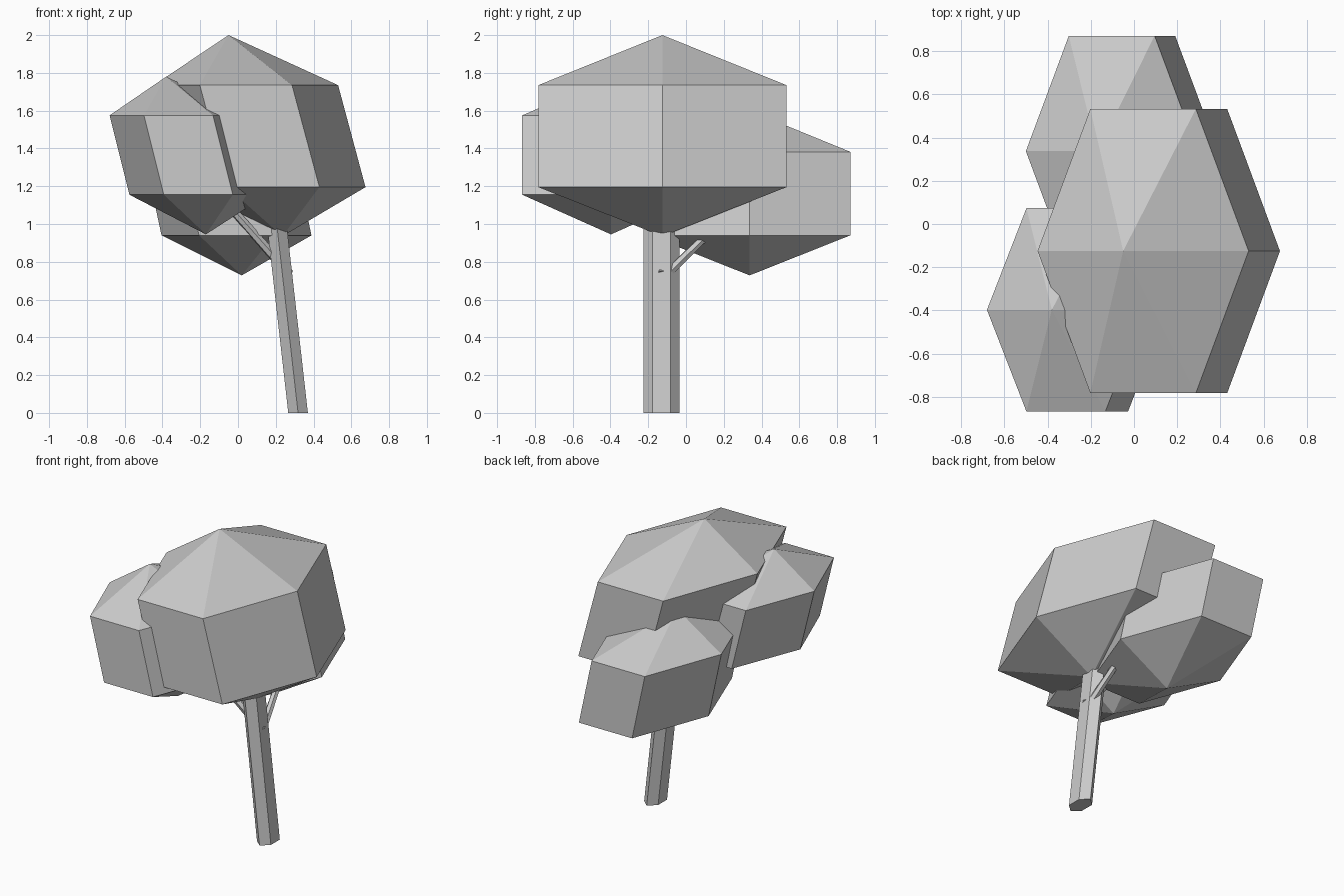
import bpy, bmesh
from math import cos, sin, pi
from mathutils import Vector

if "Cube" in bpy.data.objects:
    bpy.data.objects.remove(bpy.data.objects["Cube"])


def loft(name, rings, tip_low=None, tip_high=None):
    """Six-sided stack of rings, closed with points or flat caps."""
    bm = bmesh.new()
    loops = [[bm.verts.new(p) for p in ring] for ring in rings]
    n = len(loops[0])
    for a, b in zip(loops, loops[1:]):
        for i in range(n):
            j = (i + 1) % n
            bm.faces.new((a[i], a[j], b[j], b[i]))
    for loop, tip in ((loops[0], tip_low), (loops[-1], tip_high)):
        if tip is None:
            bm.faces.new(loop)
        else:
            v = bm.verts.new(tip)
            for i in range(n):
                bm.faces.new((loop[i], loop[(i + 1) % n], v))
    bmesh.ops.recalc_face_normals(bm, faces=bm.faces)
    mesh = bpy.data.meshes.new(name)
    bm.to_mesh(mesh)
    bm.free()
    obj = bpy.data.objects.new(name, mesh)
    bpy.context.collection.objects.link(obj)
    return obj


def hexagon(x, y, z, rx, ry, turn=0.0):
    # rx: distance to the corner, ry: half depth of the flat sides
    ry = ry / sin(pi / 3) if turn == 0 else ry
    return [(x + rx * cos(turn + i * pi / 3), y + ry * sin(turn + i * pi / 3), z)
            for i in range(6)]


def canopy(name, y, rx, ry, bottom, low, high, top):
    # bottom, low, high and top are (x, z) centres of the leaning clump
    loft(name,
         [hexagon(x, y, z, rx, ry) for x, z in (low, high)],
         (bottom[0], y, bottom[1]), (top[0], y, top[1]))


def branch(name, start, end, r0, r1):
    a, b = Vector(start), Vector(end)
    q = (b - a).to_track_quat('Z', 'Y')
    loft(name, [[c + q @ Vector((r * cos(i * pi / 3), r * sin(i * pi / 3), 0))
                 for i in range(6)] for c, r in ((a, r0), (b, r1))])


# Leaf clumps
canopy("main_canopy", -0.125, 0.488, 0.657,
       (0.235, 0.935), (0.187, 1.195), (0.042, 1.735), (-0.05, 2.0))
canopy("front_canopy", -0.397, 0.365, 0.47,
       (-0.17, 0.945), (-0.21, 1.155), (-0.315, 1.575), (-0.38, 1.78))
canopy("back_canopy", 0.337, 0.397, 0.533,
       (0.02, 0.728), (-0.008, 0.94), (-0.103, 1.382), (-0.17, 1.60))

# Leaning trunk
loft("trunk", [hexagon(x, -0.13, z, 0.06, 0.095, pi / 6)
               for x, z in ((0.318, 0), (0.205, 1.0))])

# Branches
branch("front_branch", (0.272, -0.13, 0.735), (-0.06, -0.23, 1.11), 0.027, 0.022)
branch("back_branch", (0.26, -0.10, 0.735), (0.225, 0.10, 0.93), 0.025, 0.022)
